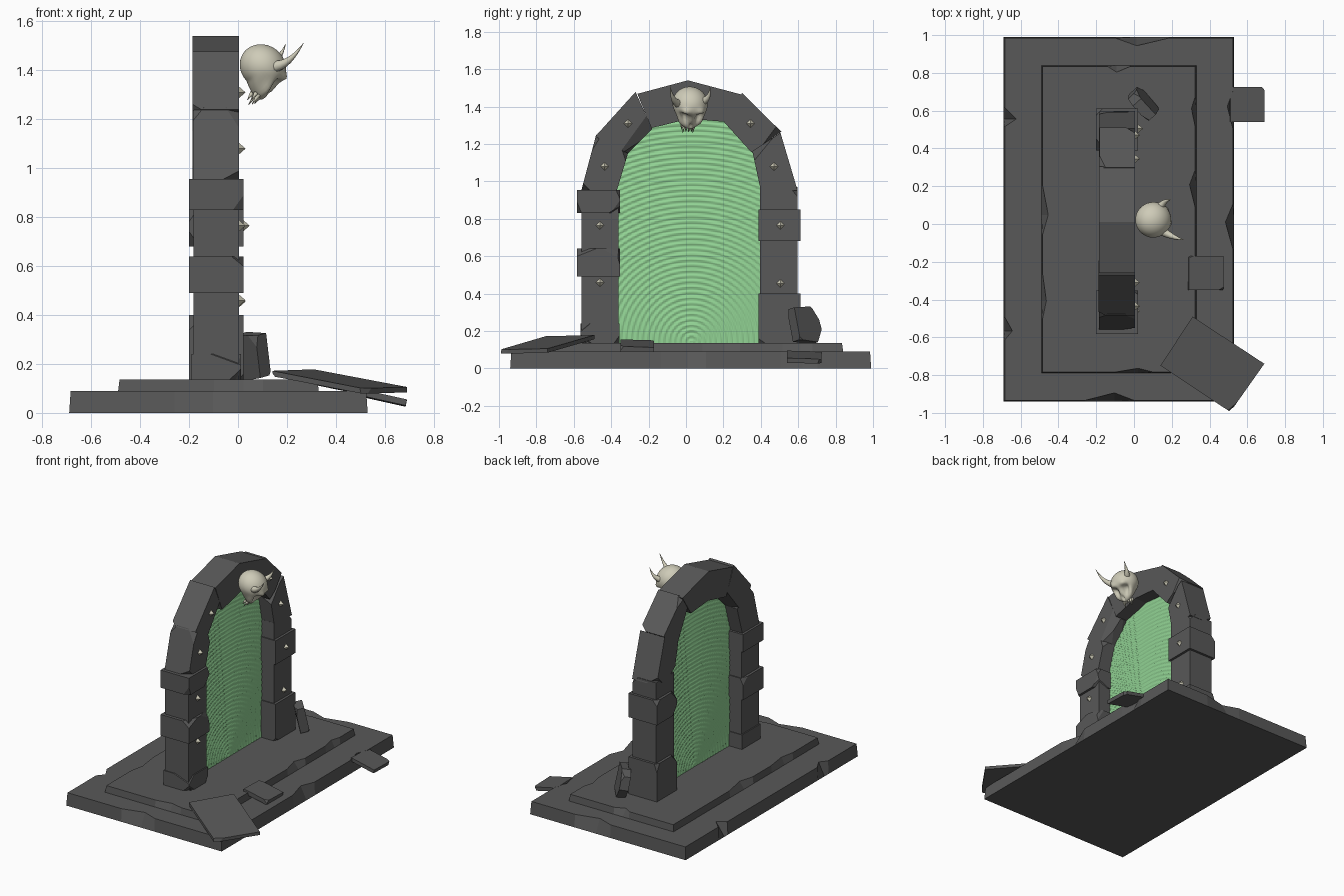
import bpy, bmesh, math, random
from mathutils import Vector, Matrix

if "Cube" in bpy.data.objects:
    bpy.data.objects.remove(bpy.data.objects["Cube"])

random.seed(7)


def material(name, rgb):
    m = bpy.data.materials.new(name)
    m.diffuse_color = (*rgb, 1)
    m.use_nodes = True
    m.node_tree.nodes["Principled BSDF"].inputs["Base Color"].default_value = m.diffuse_color
    return m


STONE = material("dark stone", (0.098, 0.098, 0.098))
BONE = material("pale bone", (0.62, 0.60, 0.48))
GLOW = material("portal green", (0.29, 0.66, 0.30))


def finish(name, bm, mat, smooth=False):
    bmesh.ops.recalc_face_normals(bm, faces=bm.faces)
    me = bpy.data.meshes.new(name)
    bm.to_mesh(me)
    bm.free()
    me.materials.append(mat)
    for p in me.polygons:
        p.use_smooth = smooth
    ob = bpy.data.objects.new(name, me)
    bpy.context.collection.objects.link(ob)
    return ob


def chip(bm, normal, depth):
    """Slice a sliver off the block on the side the normal points to."""
    n = Vector(normal).normalized()
    top = max((v.co for v in bm.verts), key=lambda c: c.dot(n)).copy()
    bmesh.ops.bisect_plane(bm, geom=bm.verts[:] + bm.edges[:] + bm.faces[:],
                           plane_co=top - n * depth, plane_no=n, clear_outer=True)
    bmesh.ops.holes_fill(bm, edges=[e for e in bm.edges if e.is_boundary], sides=0)


def prism(name, pts, vec, chips=0, depth=0.03, mat=STONE):
    """Extrude a polygon along a vector, then chip random corners."""
    bm = bmesh.new()
    f = bm.faces.new([bm.verts.new(p) for p in pts])
    g = bmesh.ops.extrude_face_region(bm, geom=[f], use_keep_orig=True)
    bmesh.ops.translate(bm, vec=vec, verts=[v for v in g["geom"] if isinstance(v, bmesh.types.BMVert)])
    for _ in range(chips):
        n = [random.choice((-1, 1)) * random.uniform(0.25, 1) for _ in range(3)]
        chip(bm, n, depth * random.uniform(0.6, 1.2))
    return finish(name, bm, mat)


def box(name, x0, x1, y0, y1, z0, z1, chips=0, depth=0.03):
    return prism(name, [(x0, y0, z0), (x1, y0, z0), (x1, y1, z0), (x0, y1, z0)],
                 (0, 0, z1 - z0), chips, depth)


def slab(name, x0, x1, y0, y1, z0, z1, nicks):
    """Step with broken top edges; each nick is (side, position, half length, inset)."""
    c = [Vector(p) for p in ((x0, y0, 0), (x1, y0, 0), (x1, y1, 0), (x0, y1, 0))]
    low, top = [], []
    for s in range(4):
        a, b = c[s], c[(s + 1) % 4]
        d = (b - a).normalized()
        inward = Vector((-d.y, d.x, 0))
        low.append(a)
        top.append(a + (c[s - 1] - a).normalized() * 0.006 + d * 0.006)
        for side, t, half, inset in sorted(nicks):
            if side == s:
                m = a.lerp(b, t)
                for off, ins in ((-half, 0), (half * 0.2, inset), (half, 0)):
                    low.append(m + d * off)
                    top.append(m + d * off + inward * (ins + 0.006))
    bm = bmesh.new()
    lo = [bm.verts.new((p.x, p.y, z0)) for p in low]
    hi = [bm.verts.new((p.x, p.y, z1)) for p in top]
    n = len(lo)
    bm.faces.new(lo[::-1])
    bm.faces.new(hi)
    for i in range(n):
        bm.faces.new((lo[i], lo[(i + 1) % n], hi[(i + 1) % n], hi[i]))
    return finish(name, bm, STONE)


# Stepped base
slab("base_lower_step", -0.69, 0.53, -0.94, 0.99, 0, 0.09,
     [(0, 0.46, 0.13, 0.04), (1, 0.48, 0.12, 0.04), (1, 0.8, 0.1, 0.03),
      (2, 0.4, 0.14, 0.04), (3, 0.22, 0.05, 0.06), (3, 0.8, 0.06, 0.04)])
slab("base_upper_step", -0.49, 0.33, -0.79, 0.84, 0.09, 0.137,
     [(0, 0.6, 0.1, 0.02), (1, 0.6, 0.1, 0.03), (1, 0.85, 0.08, 0.02),
      (2, 0.5, 0.06, 0.03), (3, 0.47, 0.13, 0.03), (3, 0.75, 0.12, 0.02)])

# Posts and wider band stones
XB, XF = -0.182, 0.005
box("left_post", XB, XF, -0.56, -0.36, 0.13, 0.95, 3, 0.03)
box("right_post", XB, XF, 0.395, 0.595, 0.13, 0.97, 3, 0.03)
for name, y0, y1, z0, z1 in (("left_band_upper", -0.582, -0.353, 0.83, 0.955),
                             ("left_band_lower", -0.582, -0.353, 0.49, 0.64),
                             ("right_band", 0.388, 0.612, 0.68, 0.85),
                             ("right_foot", 0.388, 0.612, 0.13, 0.40)):
    box(name, -0.2, 0.022, y0, y1, z0, z1, 4, 0.025)
box("left_foot", XB - 0.008, XF + 0.008, -0.565, -0.355, 0.13, 0.24, 3, 0.03)

# Arch stones in the y-z plane
ARCH = {
    "arch_stone_left_low": [(-0.56, 0.95), (-0.48, 1.25), (-0.31, 1.15), (-0.37, 0.95)],
    "arch_stone_left_high": [(-0.485, 1.24), (-0.27, 1.478), (-0.18, 1.28), (-0.315, 1.145)],
    "arch_keystone": [(-0.26, 1.468), (0.01, 1.54), (0.305, 1.462), (0.21, 1.318), (0.02, 1.335), (-0.185, 1.285)],
    "arch_stone_right_high": [(0.3, 1.472), (0.51, 1.265), (0.35, 1.155), (0.205, 1.315)],
    "arch_stone_right_low": [(0.505, 1.26), (0.597, 0.95), (0.40, 0.95), (0.355, 1.16)],
}
for name, pts in ARCH.items():
    key = name == "arch_keystone"
    grow = random.uniform(0, 0.006)
    prism(name, [(XB - grow, y, z) for y, z in pts], (XF - XB + grow, 0, 0), 0 if key else 4, 0.032)

# Rippled portal sheet, edges buried in the stones
bm = bmesh.new()
STEP, cache = 0.0072, {}


def ripple(i, j):
    if (i, j) not in cache:
        y, z = 0.015 + i * STEP, 0.125 + j * STEP
        r = math.hypot(y - 0.03, z - 0.14)
        cache[i, j] = bm.verts.new((-0.09 + 0.0022 * math.sin(r * math.tau / 0.029), y, z))
    return cache[i, j]


for i in range(-61, 61):
    for j in range(176):
        dy, dz = (i + 0.5) * STEP, 0.125 + (j + 0.5) * STEP - 0.95
        if (dy / 0.44) ** 2 + (max(dz, 0) / 0.45) ** 2 < 1:
            bm.faces.new([ripple(i, j), ripple(i + 1, j), ripple(i + 1, j + 1), ripple(i, j + 1)])
finish("portal_sheet", bm, GLOW)

# Pointed studs on the front of the arch
STUDS = [(-0.46, 0.46, 0), (-0.46, 0.765, 0), (-0.435, 1.08, 0), (-0.31, 1.31, 0),
         (0.345, 1.31, 0), (0.47, 1.08, 0), (0.505, 0.765, 0.017), (0.505, 0.455, 0)]
for k, (y, z, dx) in enumerate(STUDS):
    bm = bmesh.new()
    bmesh.ops.create_cone(bm, cap_ends=True, segments=4, radius1=0.026, radius2=0, depth=0.03,
                          matrix=Matrix.Translation((XF + dx + 0.011, y, z)) @ Matrix.Rotation(math.pi / 2, 4, "Y"))
    finish(f"stud_{k + 1}", bm, BONE)

# Fallen slabs and a leaning chunk
prism("fallen_slab_large", [(0.31, -0.49, 0.178), (0.14, -0.75, 0.172), (0.51, -0.995, 0.1), (0.69, -0.74, 0.106)],
      (0, 0, -0.022), 2, 0.012)
prism("fallen_slab_small", [(0.29, -0.35, 0.155), (0.475, -0.35, 0.118), (0.475, -0.17, 0.112), (0.29, -0.17, 0.15)],
      (-0.005, 0, -0.03), 2, 0.012)
prism("fallen_slab_side", [(0.51, 0.54, 0.095), (0.69, 0.54, 0.055), (0.69, 0.725, 0.05), (0.51, 0.725, 0.09)],
      (-0.005, 0, -0.025), 2, 0.012)
CHUNK = [(-0.075, -0.085), (0.05, -0.1), (0.09, -0.03), (0.075, 0.06), (0.03, 0.095), (-0.085, 0.09)]
chunk = prism("leaning_chunk", [(-0.03, y, z) for y, z in CHUNK], (0.06, 0, 0), 3, 0.012)
chunk.matrix_world = (Matrix.Translation((0.05, 0.635, 0.232)) @ Matrix.Rotation(math.radians(42), 4, "Z")
                      @ Matrix.Rotation(math.radians(-12), 4, "Y"))

# Skull: a sphere pushed into a face, looking forward and down
SKULL = (Matrix.Translation((0.102, 0.022, 1.415)) @ Matrix.Rotation(math.radians(14), 4, "Z")
         @ Matrix.Rotation(math.radians(35), 4, "Y"))


def bump(d, centre, width):
    return math.exp(-((d - Vector(centre).normalized()).length / width) ** 2)


bm = bmesh.new()
bmesh.ops.create_uvsphere(bm, u_segments=48, v_segments=32, radius=1)
for v in bm.verts:
    d = v.co.normalized()
    p = Vector((d.x * 0.098, d.y * 0.094, d.z * 0.088))
    face = max(0, min(1, (d.x + 0.2) * 1.5)) * max(0, min(1, (-d.z - 0.25) * 2))
    p.z -= 0.045 * face
    p.y *= 1 - 0.35 * face
    p.x += 0.012 * face
    for s in (-1, 1):
        p.x -= 0.038 * bump(d, (0.85, 0.42 * s, -0.32), 0.24)
        p += d * 0.014 * bump(d, (0.85, 0.4 * s, 0.08), 0.22)
        p += d * 0.014 * bump(d, (0.55, 0.75 * s, -0.6), 0.22)
    p.x -= 0.022 * bump(d, (0.75, 0, -0.62), 0.12)
    v.co = p
bm.transform(SKULL)
finish("skull", bm, BONE, True)

# Teeth
bm = bmesh.new()
for k in range(7):
    a = math.radians(-75 + 25 * k)
    long = 0.05 if k in (1, 5) else 0.036
    pos = Vector((0.022 + 0.036 * math.cos(a), 0.036 * math.sin(a), -0.108 - long / 2))
    bmesh.ops.create_cone(bm, cap_ends=True, segments=8, radius1=0.001, radius2=0.010, depth=long,
                          matrix=SKULL @ Matrix.Translation(pos))
finish("skull_teeth", bm, BONE, True)


# Horns: rings shrinking along a bent path
def horn(name, a, b, c, radius):
    a, b, c = Vector(a), Vector(b), Vector(c)
    bm, prev = bmesh.new(), None
    for k in range(9):
        t = k / 8
        p = a * (1 - t) ** 2 + b * 2 * t * (1 - t) + c * t * t
        q = ((b - a) * (1 - t) + (c - b) * t).to_track_quat("Z", "Y")
        ring = [bm.verts.new(p + q @ Vector((math.cos(u * math.pi / 5), math.sin(u * math.pi / 5), 0))
                             * (radius * (1 - t) + 0.0006)) for u in range(10)]
        if prev:
            for u in range(10):
                bm.faces.new((prev[u], prev[(u + 1) % 10], ring[(u + 1) % 10], ring[u]))
        prev = ring
    bm.faces.new(prev)
    finish(name, bm, BONE, True)


horn("skull_horn_left", (0.145, -0.035, 1.415), (0.21, -0.075, 1.42), (0.268, -0.085, 1.512), 0.025)
horn("skull_horn_right", (0.125, 0.075, 1.425), (0.165, 0.13, 1.43), (0.195, 0.128, 1.508), 0.025)
